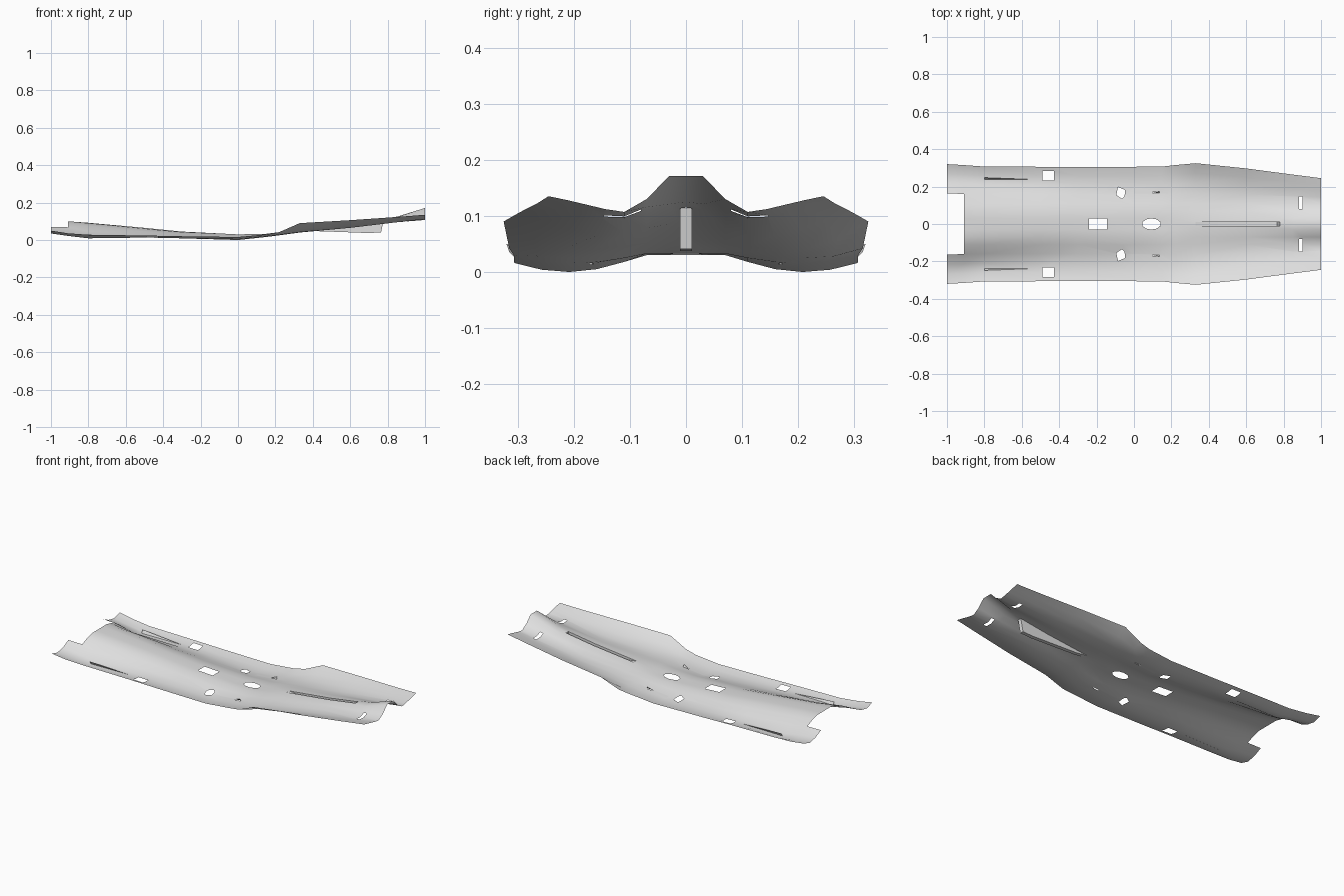
import bpy
import bmesh
import math
from mathutils import Vector

cube = bpy.data.objects.get("Cube")
if cube:
    bpy.data.objects.remove(cube, do_unlink=True)

grey = bpy.data.materials.new("pale_grey_metal")
grey.use_nodes = True
colour = (0.75, 0.75, 0.75, 1)
grey.diffuse_color = colour
grey.node_tree.nodes["Principled BSDF"].inputs["Base Color"].default_value = colour

# Cross-sections: length position, half width, then heights (thousandths)
# from the centre line out to the edge
INNER = (0, 0.03, 0.07, 0.11)
OUTER_STEPS = 4
SECTIONS = [
    (-1.0, 0.32, (100, 100, 100, 90, 70, 45, 35, 50)),
    (-0.91, 0.315, (100, 100, 100, 90, 68, 35, 22, 36)),
    (-0.8, 0.307, (92, 92, 90, 75, 45, 14, 9, 28)),
    (-0.5, 0.306, (65, 65, 60, 45, 25, 13, 13, 24)),
    (-0.3, 0.306, (45, 45, 42, 32, 18, 9, 9, 20)),
    (0.0, 0.306, (30, 30, 30, 18, 5, 0, 4, 16)),
    (0.15, 0.307, (33, 33, 33, 25, 18, 16, 20, 30)),
    (0.22, 0.315, (42, 42, 41, 35, 28, 25, 28, 42)),
    (0.33, 0.325, (58, 56, 52, 45, 40, 42, 57, 90)),
    (0.6, 0.297, (88, 85, 78, 68, 65, 75, 90, 106)),
    (0.85, 0.264, (125, 121, 108, 95, 95, 102, 112, 123)),
    (1.0, 0.245, (171, 171, 130, 107, 112, 120, 128, 135)),
]


def columns(half):
    """Sideways positions of one half section."""
    out = [INNER[-1] + (half - INNER[-1]) * (i + 1) / OUTER_STEPS
           for i in range(OUTER_STEPS)]
    return list(INNER) + out


def lerp_table(value, xs, zs):
    for i in range(len(xs) - 1):
        if value <= xs[i + 1]:
            t = (value - xs[i]) / (xs[i + 1] - xs[i])
            return zs[i] + (zs[i + 1] - zs[i]) * t
    return zs[-1]


def height(x, y):
    """Height of the sheet at a point."""
    levels = [lerp_table(abs(y), columns(half), zs) / 1000
              for _, half, zs in SECTIONS]
    return lerp_table(x, [s[0] for s in SECTIONS], levels)


def finish(name, bm, angle):
    mesh = bpy.data.meshes.new(name)
    bm.to_mesh(mesh)
    bm.free()
    mesh.materials.append(grey)
    obj = bpy.data.objects.new(name, mesh)
    bpy.context.collection.objects.link(obj)
    bpy.ops.object.select_all(action="DESELECT")
    obj.select_set(True)
    bpy.context.view_layer.objects.active = obj
    bpy.ops.object.shade_smooth_by_angle(angle=math.radians(angle))
    return obj


def punch(bm, points):
    """Cut a convex, anticlockwise outline through the sheet."""
    pts = [Vector((x, y, 0)) for x, y in points]
    lo = [min(p[i] for p in pts) for i in (0, 1)]
    hi = [max(p[i] for p in pts) for i in (0, 1)]
    planes = []
    for a, b in zip(pts, pts[1:] + pts[:1]):
        d = b - a
        planes.append((a, Vector((d.y, -d.x, 0)).normalized()))

    def inside(done):
        found = []
        for f in bm.faces:
            near = all(min(v.co[i] for v in f.verts) < hi[i] and
                       max(v.co[i] for v in f.verts) > lo[i] for i in (0, 1))
            c = f.calc_center_median()
            if near and all((c - p).dot(n) < 0 for p, n in done):
                found.append(f)
        return found

    for i, (p, n) in enumerate(planes):
        faces = inside(planes[:i])
        edges = {e for f in faces for e in f.edges}
        verts = {v for f in faces for v in f.verts}
        bmesh.ops.bisect_plane(bm, geom=list(verts) + list(edges) + faces,
                               dist=1e-6, plane_co=p, plane_no=n)
    bmesh.ops.delete(bm, geom=inside(planes), context="FACES")


def rect(x0, x1, y0, y1):
    return [(x0, y0), (x1, y0), (x1, y1), (x0, y1)]


def flip(points):
    return [(x, -y) for x, y in reversed(points)]


# Pressed sheet, lofted through the sections
bm = bmesh.new()
rows = []
for x, half, zs in SECTIONS:
    ys = columns(half)
    side = [(y, z / 1000) for y, z in zip(ys, zs)]
    full = [(-y, z) for y, z in reversed(side[1:])] + side
    rows.append([bm.verts.new((x, y, z)) for y, z in full])
for r0, r1 in zip(rows, rows[1:]):
    for j in range(len(r0) - 1):
        # open notch in the rear end
        mid = abs(r0[j].co.y + r0[j + 1].co.y) / 2
        if r0 is rows[0] and mid < 0.16:
            continue
        bm.faces.new((r0[j], r1[j], r1[j + 1], r0[j + 1]))
bmesh.ops.delete(bm, geom=[v for v in bm.verts if not v.link_faces],
                 context="VERTS")

# Openings on the centre line
punch(bm, rect(-0.24, -0.145, -0.03, 0.03))
punch(bm, [(0.093 + 0.05 * math.cos(a), 0.03 * math.sin(a))
           for a in (math.tau * (i + 0.5) / 10 for i in range(10))])
TROUGH_W = 0.011
punch(bm, rect(0.33, 0.78, -TROUGH_W, TROUGH_W))

# Paired openings
pentagon = [(-0.095, 0.155), (-0.065, 0.135), (-0.05, 0.148),
            (-0.048, 0.182), (-0.085, 0.197)]
for hole in (rect(-0.49, -0.428, 0.233, 0.283), pentagon,
             rect(0.882, 0.902, 0.08, 0.146),
             rect(0.1, 0.135, 0.166, 0.172)):
    punch(bm, hole)
    punch(bm, flip(hole))
finish("pressed_sheet", bm, 60)

# Wedge-shaped trough hanging below the centre slot
bm = bmesh.new()
floor = [(0.33, 0.057), (0.4, 0.048), (0.6, 0.041), (0.7, 0.037), (0.765, 0.041)]
pairs = []
for s in (-1, 1):
    y = s * TROUGH_W
    wall = []
    for x, z in floor:
        top_x = 0.78 if x == floor[-1][0] else x
        wall.append((bm.verts.new((top_x, y, height(top_x, y))),
                     bm.verts.new((x, y, z))))
    pairs.append(wall)
right, left = pairs
for i in range(len(floor) - 1):
    for wall in pairs:
        bm.faces.new((wall[i][0], wall[i][1], wall[i + 1][1], wall[i + 1][0]))
    bm.faces.new((right[i][1], left[i][1], left[i + 1][1], right[i + 1][1]))
bm.faces.new((right[-1][0], right[-1][1], left[-1][1], left[-1][0]))
bmesh.ops.recalc_face_normals(bm, faces=bm.faces)
finish("centre_trough", bm, 30)


def upright_tab(name, x0, x1, y, lean, rise):
    """Thin bent-up lip standing on the sheet, tapering to one end."""
    bm = bmesh.new()
    base = [bm.verts.new((x, y, height(x, y))) for x in (x0, x1)]
    tip = bm.verts.new((x0, y + lean, height(x0, y) + rise))
    bm.faces.new(base + [tip])
    finish(name, bm, 30)


# Raised lips beside the rear edges and behind the small slots
for side, s in (("left", 1), ("right", -1)):
    upright_tab(side + "_rear_lip", -0.8, -0.535, 0.238 * s, 0.01 * s, 0.018)
    upright_tab(side + "_small_tab", 0.135, 0.1, 0.166 * s, 0.008 * s, 0.012)
